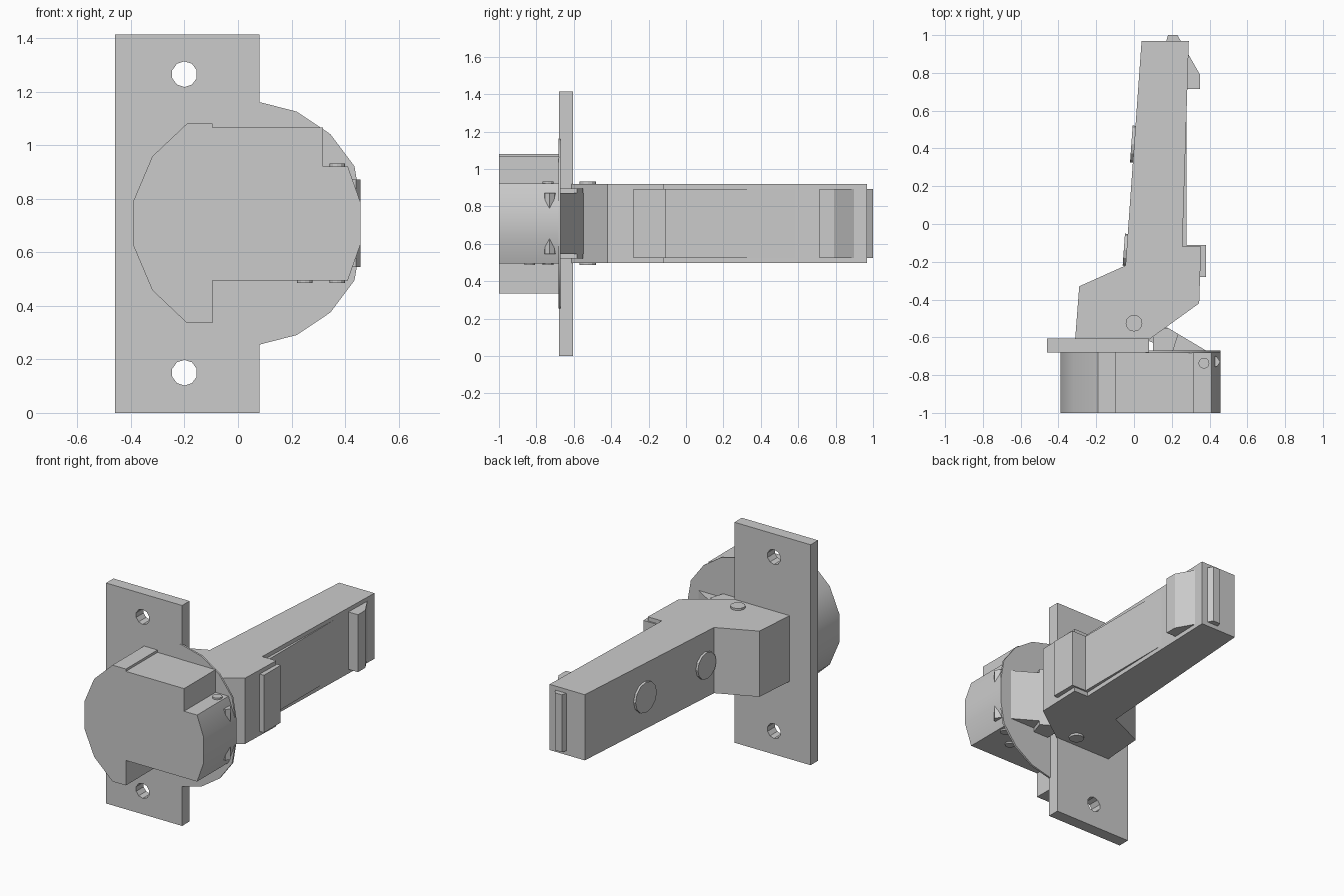
import bpy, bmesh, math
from mathutils import Vector

if "Cube" in bpy.data.objects:
    bpy.data.objects.remove(bpy.data.objects["Cube"])


def prism(name, pts, axis, lo, hi, smooth=False):
    """Extrude a 2D profile: axis 'z' takes (x, y) points, axis 'y' takes (x, z)."""
    bm = bmesh.new()
    put = (lambda p, d: (p[0], p[1], d)) if axis == 'z' else (lambda p, d: (p[0], d, p[1]))
    face = bm.faces.new([bm.verts.new(put(p, lo)) for p in pts])
    ext = bmesh.ops.extrude_face_region(bm, geom=[face])
    verts = [v for v in ext['geom'] if isinstance(v, bmesh.types.BMVert)]
    move = Vector((0, 0, hi - lo)) if axis == 'z' else Vector((0, hi - lo, 0))
    bmesh.ops.translate(bm, verts=verts, vec=move)
    bmesh.ops.recalc_face_normals(bm, faces=bm.faces)
    me = bpy.data.meshes.new(name)
    bm.to_mesh(me)
    bm.free()
    ob = bpy.data.objects.new(name, me)
    bpy.context.collection.objects.link(ob)
    if smooth:
        bpy.ops.object.select_all(action='DESELECT')
        ob.select_set(True)
        bpy.context.view_layer.objects.active = ob
        bpy.ops.object.shade_smooth_by_angle(angle=math.radians(30))
    return ob


def box(x0, x1, y0, y1):
    return [(x0, y0), (x1, y0), (x1, y1), (x0, y1)]


def disc(name, centre, direction, radius, depth, sides=12):
    bpy.ops.mesh.primitive_cylinder_add(vertices=sides, radius=radius, depth=depth, location=centre)
    ob = bpy.context.object
    ob.name = name
    ob.rotation_euler = Vector(direction).to_track_quat('Z', 'Y').to_euler()
    return ob


MID = 0.708  # height of the symmetry plane


def mirrored(half):
    """Close an upper half-profile (x, height above MID) by reflecting it."""
    return [(x, MID + h) for x, h in half] + [(x, MID - h) for x, h in reversed(half)]


# mounting plate with two screw holes
plate = prism("mounting_plate", box(-0.46, 0.08, 0, 1.413), 'y', -0.68, -0.605)
for z in (0.15, 1.265):
    cutter = disc("hole_cutter", (-0.2, -0.64, z), (0, 1, 0), 0.048, 0.3, 10)
    cutter.hide_render = True
    mod = plate.modifiers.new("hole", 'BOOLEAN')
    mod.object = cutter
    mod.solver = 'EXACT'
    bpy.context.view_layer.objects.active = plate
    bpy.ops.object.modifier_apply(modifier=mod.name)
    bpy.data.objects.remove(cutter)

# thin rounded flange around the cup rim
prism("cup_flange", mirrored([(0.06, 0.454), (0.08, 0.453), (0.22, 0.417), (0.345, 0.333),
                              (0.435, 0.213), (0.458, 0.078)]), 'y', -0.682, -0.67, True)

# cup with a notch on each side
prism("hinge_cup", mirrored([(-0.39, 0.085), (-0.32, 0.25), (-0.19, 0.373), (-0.095, 0.373),
                             (-0.095, 0.213), (0.41, 0.213), (0.457, 0.08)]),
      'y', -1.0, -0.675, True)

# pale damper block in the upper notch
damper = prism("damper_block", box(-0.095, 0.318, 0.92, 1.066), 'y', -1.0, -0.68)
pale = bpy.data.materials.new("pale_grey")
pale.diffuse_color = (0.9, 0.92, 0.92, 1)
pale.use_nodes = True
pale.node_tree.nodes["Principled BSDF"].inputs["Base Color"].default_value = pale.diffuse_color
damper.data.materials.append(pale)

# cranked arm
prism("hinge_arm", [(-0.312, -0.615), (-0.29, -0.33), (-0.045, -0.22), (0.04, 0.968),
                    (0.29, 0.968), (0.256, -0.12), (0.355, -0.12), (0.345, -0.42),
                    (0.075, -0.615)], 'z', 0.498, 0.919)

# sliding base held inside the arm
prism("arm_base", [(0.15, -0.28), (0.38, -0.28), (0.38, -0.11), (0.278, -0.11), (0.278, 0.715),
                   (0.35, 0.715), (0.35, 0.79), (0.23, 1.0), (0.18, 1.0), (0.15, 0.9)],
      'z', 0.525, 0.893)

# two links joining arm and cup
prism("inner_link", [(0.05, -0.52), (0.18, -0.55), (0.44, -0.705), (0.457, -0.73),
                     (0.44, -0.755), (0.38, -0.76), (0.06, -0.61)], 'z', 0.545, 0.871)
prism("outer_link", [(0.10, -0.56), (0.18, -0.55), (0.235, -0.583), (0.20, -0.69), (0.10, -0.69)],
      'z', 0.52, 0.896)

# pivot pins through arm and cup
for name, x, y, r, lo, hi in (("arm_pivot", 0.0, -0.525, 0.044, 0.485, 0.932),
                              ("cup_pivot_outer", 0.37, -0.737, 0.029, 0.485, 0.932),
                              ("cup_pivot_inner", 0.25, -0.835, 0.029, 0.485, 0.932)):
    disc(name, (x, y, (lo + hi) / 2), (0, 0, 1), r, hi - lo)

# adjusting screws on the sloping arm side
for name, y, r in (("front_screw", -0.137, 0.085), ("rear_screw", 0.422, 0.098)):
    x = -0.045 + 0.085 * (y + 0.22) / 1.188
    disc(name, (x, y, MID), (-1, 0.0715, 0), r, 0.03)
